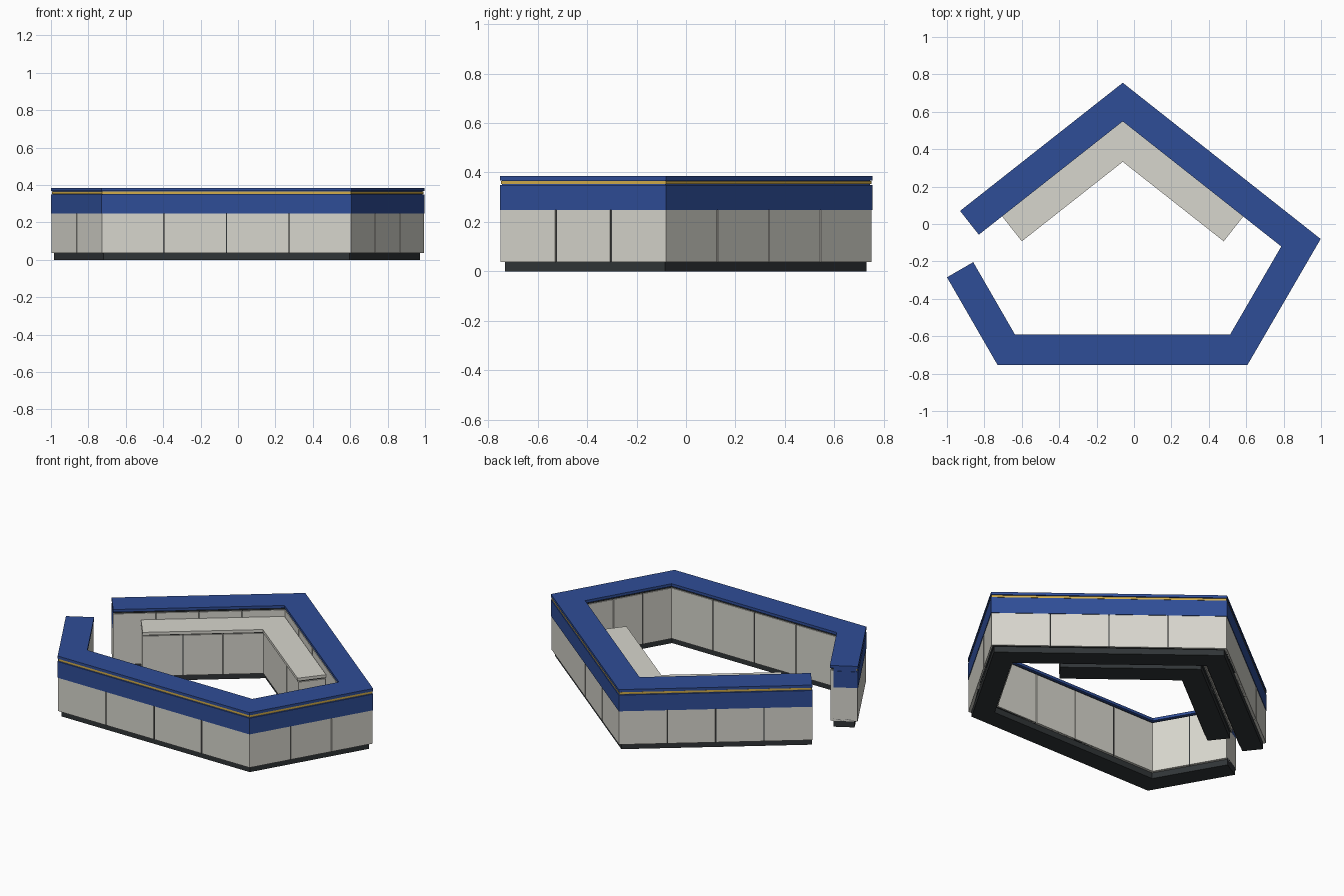
import bpy, bmesh
from mathutils import Vector

if "Cube" in bpy.data.objects:
    bpy.data.objects.remove(bpy.data.objects["Cube"])


def mat(name, rgb):
    m = bpy.data.materials.new(name)
    m.diffuse_color = (*rgb, 1)
    m.use_nodes = True
    m.node_tree.nodes["Principled BSDF"].inputs["Base Color"].default_value = m.diffuse_color
    return m


BLUE = mat("blue", (0.028, 0.075, 0.31))
GOLD = mat("gold", (0.65, 0.42, 0.07))
PANEL = mat("panel", (0.68, 0.67, 0.61))
DARK = mat("dark", (0.03, 0.035, 0.038))


def offset(path, d, trim=0.0):
    """Mitred offset of an open clockwise path towards its inside."""
    pts = [Vector(p) for p in path]
    dirs = [(b - a).normalized() for a, b in zip(pts, pts[1:])]
    nor = [Vector((t.y, -t.x)) for t in dirs]
    out = [pts[0] + nor[0] * d + dirs[0] * trim]
    for i in range(1, len(pts) - 1):
        m = (nor[i - 1] + nor[i]).normalized()
        out.append(pts[i] + m * (d / m.dot(nor[i])))
    out.append(pts[-1] + nor[-1] * d - dirs[-1] * trim)
    return out


def prism(bm, loop, z0, z1):
    lo = [bm.verts.new((p.x, p.y, z0)) for p in loop]
    hi = [bm.verts.new((p.x, p.y, z1)) for p in loop]
    n = len(loop)
    bm.faces.new(lo)
    bm.faces.new(hi)
    for i in range(n):
        j = (i + 1) % n
        bm.faces.new((lo[i], lo[j], hi[j], hi[i]))


def finish(bm, name, material):
    bmesh.ops.recalc_face_normals(bm, faces=bm.faces)
    me = bpy.data.meshes.new(name)
    bm.to_mesh(me)
    bm.free()
    me.materials.append(material)
    ob = bpy.data.objects.new(name, me)
    bpy.context.collection.objects.link(ob)
    return ob


def strip(name, path, d0, d1, z0, z1, material, trim=0.0):
    """Wall that follows the path between two inward offsets."""
    bm = bmesh.new()
    prism(bm, offset(path, d0, trim) + offset(path, d1, trim)[::-1], z0, z1)
    return finish(bm, name, material)


def panels(name, path, counts, d0, d1, z0, z1, gap=0.003):
    """Row of flat panels with narrow seams along every segment."""
    bm = bmesh.new()
    a, b = offset(path, d0), offset(path, d1)
    for s, n in enumerate(counts):
        g = gap / (a[s + 1] - a[s]).length
        for k in range(n):
            t0 = k / n + (g if k else 0)
            t1 = (k + 1) / n - (g if k < n - 1 else 0)
            prism(bm, [a[s].lerp(a[s + 1], t0), a[s].lerp(a[s + 1], t1),
                       b[s].lerp(b[s + 1], t1), b[s].lerp(b[s + 1], t0)], z0, z1)
    return finish(bm, name, PANEL)


def end_panels(name, path, d0, d1, z0, z1):
    bm = bmesh.new()
    outer, inner = offset(path, d0), offset(path, d1)
    outer2, inner2 = offset(path, d0, 0.012), offset(path, d1, 0.012)
    for i in (0, -1):
        prism(bm, [outer[i], inner[i], inner2[i], outer2[i]], z0, z1)
    return finish(bm, name, PANEL)


# Main counter: outer outline, clockwise from the entrance
W = 0.162
main = [(-0.93, 0.07), (-0.06, 0.755), (0.998, -0.08),
        (0.607, -0.753), (-0.73, -0.753), (-1.0, -0.285)]
seg = [4, 4, 3, 4, 2]
strip("counter_plinth", main, 0.02, W - 0.02, 0, 0.05, DARK)
strip("counter_core", main, 0.01, W - 0.01, 0.037, 0.362, DARK, 0.008)
panels("counter_outer_panels", main, seg, 0.003, 0.02, 0.037, 0.248)
panels("counter_inner_panels", main, seg, W - 0.02, W - 0.004, 0.037, 0.355)
end_panels("counter_end_panels", main, 0.02, W - 0.02, 0.037, 0.248)

# Blue fascia, gold trim and worktop
strip("fascia_band", main, 0, W - 0.02, 0.248, 0.35, BLUE)
strip("fascia_backing", main, 0.009, W - 0.02, 0.35, 0.368, BLUE, 0.002)
strip("gold_trim", main, 0.004, 0.03, 0.353, 0.366, GOLD, 0.004)
strip("counter_top", main, 0, W, 0.368, 0.385, BLUE)

# Lower back shelf inside the apex
T = 0.17
shelf = [(-0.705, 0.041), (-0.06, 0.549), (0.585, 0.041)]
strip("shelf_plinth", shelf, 0.02, T - 0.02, 0, 0.05, DARK)
strip("shelf_core", shelf, 0.008, T - 0.012, 0.037, 0.3, DARK, 0.008)
panels("shelf_front_panels", shelf, [3, 3], T - 0.02, T - 0.005, 0.037, 0.29)
panels("shelf_back_panels", shelf, [3, 3], 0.003, 0.02, 0.037, 0.29)
end_panels("shelf_end_panels", shelf, 0.02, T - 0.02, 0.037, 0.29)
strip("shelf_top", shelf, 0, T, 0.297, 0.316, PANEL)
